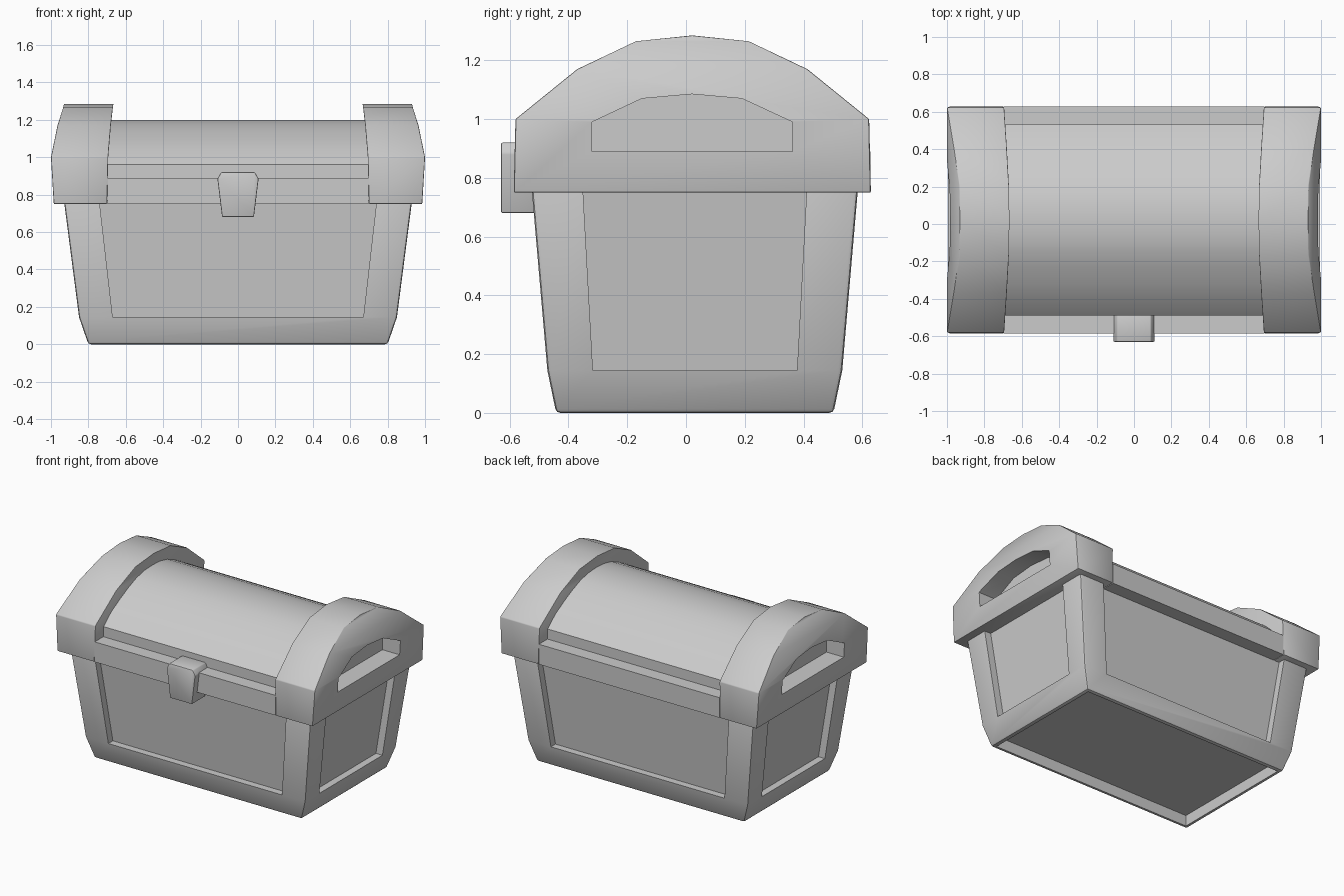
import bpy, bmesh

if "Cube" in bpy.data.objects:
    bpy.data.objects.remove(bpy.data.objects["Cube"])


def loft(name, loops, strips=False):
    """Bridge equal point loops; caps are n-gons or left-right strips."""
    bm = bmesh.new()
    rings = [[bm.verts.new(p) for p in loop] for loop in loops]
    n = len(rings[0])
    for a, b in zip(rings, rings[1:]):
        for i in range(n):
            j = (i + 1) % n
            bm.faces.new((a[i], a[j], b[j], b[i]))
    for ring in (rings[0], rings[-1]):
        if not strips:
            bm.faces.new(ring)
            continue
        for i in range(n // 2):
            f = [ring[i], ring[i + 1], ring[n - 2 - i], ring[n - 1 - i]]
            bm.faces.new(list(dict.fromkeys(f)))
    bmesh.ops.recalc_face_normals(bm, faces=bm.faces)
    mesh = bpy.data.meshes.new(name)
    bm.to_mesh(mesh)
    bm.free()
    obj = bpy.data.objects.new(name, mesh)
    bpy.context.collection.objects.link(obj)
    return obj


def activate(obj):
    bpy.ops.object.select_all(action='DESELECT')
    obj.select_set(True)
    bpy.context.view_layer.objects.active = obj


def bevel(obj, width):
    activate(obj)
    m = obj.modifiers.new("bevel", 'BEVEL')
    m.width, m.segments, m.limit_method = width, 2, 'ANGLE'
    m.angle_limit = 0.6
    bpy.ops.object.modifier_apply(modifier=m.name)


def cut(obj, cutter):
    activate(obj)
    m = obj.modifiers.new("cut", 'BOOLEAN')
    m.operation, m.solver, m.object = 'DIFFERENCE', 'EXACT', cutter
    bpy.ops.object.modifier_apply(modifier=m.name)
    bpy.data.objects.remove(cutter)


def smooth(obj):
    activate(obj)
    bpy.ops.object.shade_smooth_by_angle(angle=0.55)


def rect(hx, y0, y1, z):
    return [(-hx, y0, z), (hx, y0, z), (hx, y1, z), (-hx, y1, z)]


# tapered body
CY = 0.03
body = loft("chest_body", [rect(hx, CY - hy, CY + hy, z) for hx, hy, z in
                           ((0.80, 0.472, 0), (0.85, 0.502, 0.145), (0.931, 0.556, 0.77))])
bevel(body, 0.014)

# recessed panels on all four sides
D = 0.05
for s in (-1, 1):
    def fb(off):
        return [(-0.67, CY + s * (0.502 + off), 0.145), (0.67, CY + s * (0.502 + off), 0.145),
                (0.745, CY + s * (0.559 + off), 0.80), (-0.745, CY + s * (0.559 + off), 0.80)]

    def lr(off):
        return [(s * (0.85 + off), -0.317, 0.145), (s * (0.85 + off), 0.378, 0.145),
                (s * (0.936 + off), 0.413, 0.80), (s * (0.936 + off), -0.353, 0.80)]
    cut(body, loft("panel_cutter", [fb(-D), fb(0.1)]))
    cut(body, loft("panel_cutter", [lr(-D), lr(0.1)]))

# hollow underside
cut(body, loft("base_cutter", [rect(0.775, CY - 0.447, CY + 0.447, z) for z in (-0.1, 0.075)]))
smooth(body)

# lid rim and barrel between the end arches
LY = 0.0215
rim = loft("lid_rim", [rect(0.697, LY - 0.606, LY + 0.606, z) for z in (0.75, 0.89)])
half = [(0.512, 0.80), (0.51, 0.96), (0.43, 1.035), (0.335, 1.095), (0.25, 1.14), (0.17, 1.175), (0.085, 1.195)]
prof = [(LY - y, z) for y, z in half] + [(LY, 1.20)] + [(LY + y, z) for y, z in half[::-1]]
barrel = loft("lid_barrel", [[(x, y, z) for y, z in prof] for x in (-0.74, 0.74)])
smooth(barrel)

# end arches: half width, height, inner x, outer x
ARCH = [(0.608, 0.75, 0.70, 0.985), (0.602, 1.0, 0.694, 1.0), (0.392, 1.17, 0.68, 0.965),
        (0.192, 1.265, 0.669, 0.935)]
TOP = (0, 1.285, 0.666, 0.93)
ring = [(LY - h, z, a, b) for h, z, a, b in ARCH] + [(LY,) + TOP[1:]] + \
       [(LY + h, z, a, b) for h, z, a, b in ARCH[::-1]]
GRIP = [(-0.32, 0.89), (-0.32, 0.99), (-0.15, 1.07), (0.02, 1.085), (0.19, 1.07), (0.363, 0.99), (0.363, 0.89)]
for s, side in ((-1, "left"), (1, "right")):
    arch = loft("lid_arch_" + side, [[(s * a, y, z) for y, z, a, b in ring],
                                     [(s * b, y, z) for y, z, a, b in ring]], strips=True)
    bevel(arch, 0.005)
    cut(arch, loft("grip_cutter", [[(s * x, y, z) for y, z in GRIP] for x in (0.86, 1.1)]))
    smooth(arch)

# front latch
LATCH = [(-0.09, 0.92), (0.09, 0.92), (0.11, 0.885), (0.085, 0.68), (-0.085, 0.68), (-0.11, 0.885)]
latch = loft("latch", [[(x, y, z) for x, z in LATCH] for y in (-0.63, -0.48)])
bevel(latch, 0.006)
smooth(latch)
